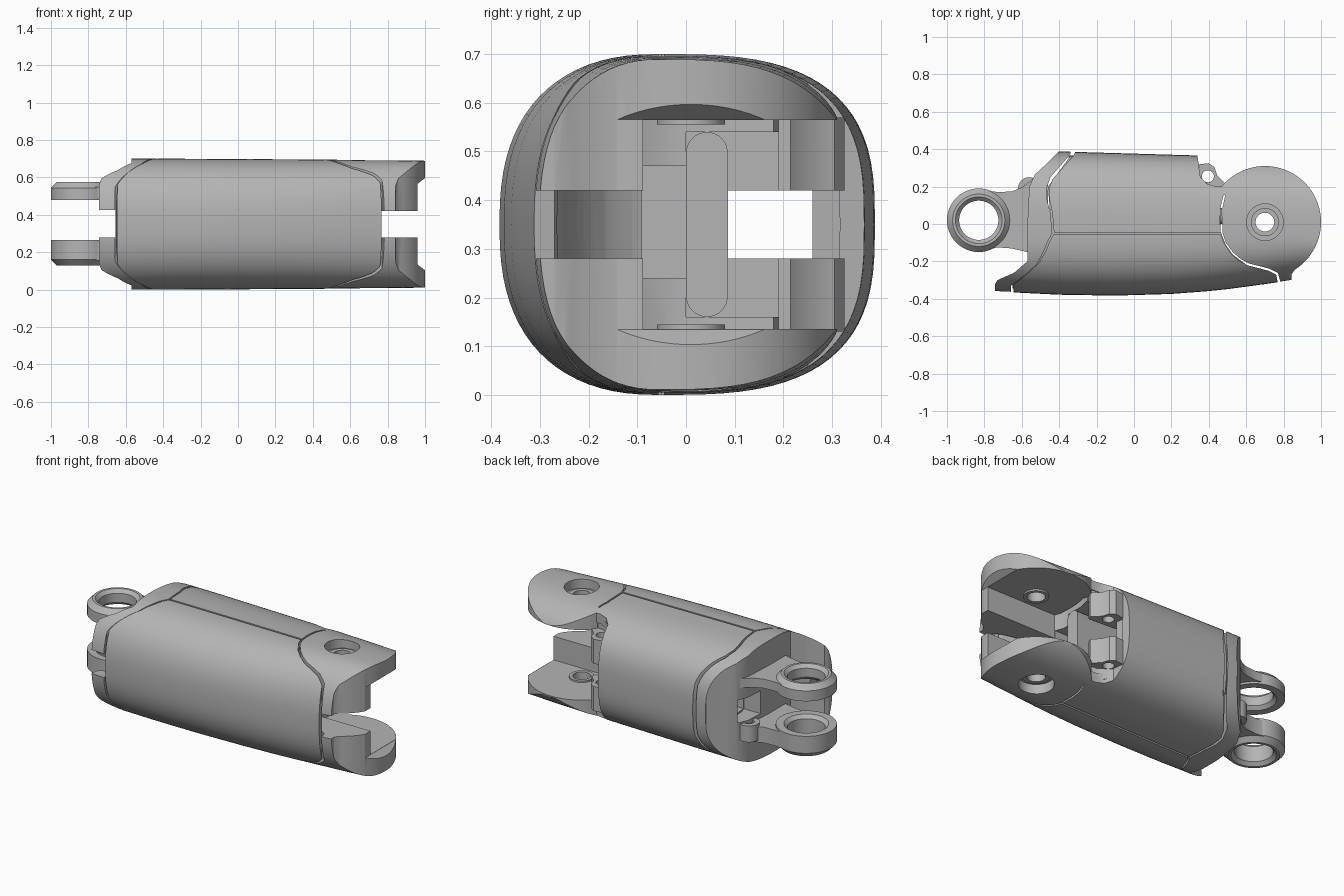
import bpy, bmesh, math

if "Cube" in bpy.data.objects:
    bpy.data.objects.remove(bpy.data.objects["Cube"])

grey = bpy.data.materials.new("light_grey")
grey.diffuse_color = (0.46, 0.46, 0.46, 1)
grey.use_nodes = True
grey.node_tree.nodes["Principled BSDF"].inputs["Base Color"].default_value = grey.diffuse_color
MID = 0.35            # height of the mirror plane
PIN = (0.70, 0.01)    # fork pivot
EYE = (-0.83, 0.02)   # lug pivot


def make(name, bm):
    bmesh.ops.recalc_face_normals(bm, faces=bm.faces)
    me = bpy.data.meshes.new(name)
    bm.to_mesh(me)
    bm.free()
    me.materials.append(grey)
    ob = bpy.data.objects.new(name, me)
    bpy.context.collection.objects.link(ob)
    return ob


def prism(name, pts, lo=-0.2, hi=0.9, axis='Z'):
    """Extrude an outline along Z (points are x,y), Y (x,z) or X (y,z)."""
    put = {'Z': lambda a, b, c: (a, b, c), 'Y': lambda a, b, c: (a, c, b),
           'X': lambda a, b, c: (c, a, b)}[axis]
    bm = bmesh.new()
    rings = [[bm.verts.new(put(a, b, c)) for a, b in pts] for c in (lo, hi)]
    n = len(pts)
    bm.faces.new(rings[0])
    bm.faces.new(rings[1])
    for i in range(n):
        j = (i + 1) % n
        bm.faces.new((rings[0][i], rings[0][j], rings[1][j], rings[1][i]))
    return make(name, bm)


def box(x0, x1, y0, y1, z0, z1):
    return prism("cutter", [(x0, y0), (x1, y0), (x1, y1), (x0, y1)], z0, z1)


def arc(c, r, a0, a1, n):
    return [(c[0] + r * math.cos(math.radians(a0 + (a1 - a0) * i / n)),
             c[1] + r * math.sin(math.radians(a0 + (a1 - a0) * i / n))) for i in range(n + 1)]


def cyl(name, c, r, z0, z1):
    return prism(name, arc(c, r, 0, 352.5, 47), z0, z1)


def lathe(name, c, profile, n=48):
    """Closed (radius, z) profile spun into a ring."""
    bm = bmesh.new()
    rings = [[bm.verts.new((c[0] + r * math.cos(t), c[1] + r * math.sin(t), z)) for r, z in profile]
             for t in (2 * math.pi * i / n for i in range(n))]
    m = len(profile)
    for i in range(n):
        a, b = rings[i], rings[(i + 1) % n]
        for k in range(m):
            bm.faces.new((a[k], a[(k + 1) % m], b[(k + 1) % m], b[k]))
    return make(name, bm)


def boolean(ob, tool, op='DIFFERENCE'):
    mod = ob.modifiers.new("cut", 'BOOLEAN')
    mod.operation, mod.object, mod.solver = op, tool, 'EXACT'
    bpy.context.view_layer.update()
    ev = ob.evaluated_get(bpy.context.evaluated_depsgraph_get())
    me = bpy.data.meshes.new_from_object(ev)
    ob.modifiers.clear()
    ob.data = me
    bpy.data.objects.remove(tool)
    return ob


def lerp(table, x):
    for (x0, v0), (x1, v1) in zip(table, table[1:]):
        if x <= x1:
            return v0 + (v1 - v0) * max(0, (x - x0) / (x1 - x0))
    return table[-1][1]


FRONT = [(-1.1, 0.345), (-0.7, 0.363), (-0.4, 0.378), (-0.1, 0.383), (0.2, 0.374),
         (0.45, 0.355), (0.77, 0.312), (1.1, 0.262)]
BACK = [(-1.1, 0.39), (-0.4, 0.388), (0.35, 0.366), (0.7, 0.352), (1.1, 0.325)]
HALF = [(-1.1, 0.35), (-0.3, 0.35), (0.4, 0.346), (1.1, 0.338)]


def envelope(inset=0.0, n=80, yc=-0.05):
    """Rounded body volume that all outer parts are trimmed from."""
    bm = bmesh.new()
    rings = []
    for k in range(23):
        x = -1.1 + 0.1 * k
        ring = []
        for i in range(n):
            t = 2 * math.pi * i / n
            c, s = math.cos(t), math.sin(t)
            side, p = (lerp(BACK, x) + yc * -1, 2.9) if c > 0 else (lerp(FRONT, x) + yc, 2.45)
            y = yc + (side - inset) * math.copysign(abs(c) ** (2 / p), c)
            z = MID + (lerp(HALF, x) - inset) * math.copysign(abs(s) ** (2 / p), s)
            ring.append(bm.verts.new((x, y, z)))
        rings.append(ring)
    for a, b in zip(rings, rings[1:]):
        for i in range(n):
            j = (i + 1) % n
            bm.faces.new((a[i], a[j], b[j], b[i]))
    bm.faces.new(rings[0])
    bm.faces.new(rings[-1])
    return make("envelope", bm)


def trimmed(name, outline, inset=0.0):
    return boolean(prism(name, outline), envelope(inset), 'INTERSECT')


# Front cover shell
front = trimmed("front_shell", [
    (-0.645, -0.5), (-0.645, -0.325), (-0.57, -0.265), (-0.51, -0.21), (-0.47, -0.14), (-0.45, -0.09),
    (-0.43, -0.056), (0.465, -0.056), (0.48, -0.10), (0.52, -0.16), (0.56, -0.195), (0.61, -0.222),
    (0.72, -0.25), (0.76, -0.27), (0.768, -0.31), (0.768, -0.5)])
boolean(front, envelope(0.05))

# Back cover shell
back = trimmed("back_shell", [
    (-0.428, -0.045), (-0.437, 0.06), (-0.452, 0.13), (-0.455, 0.19), (-0.435, 0.24), (-0.32, 0.37),
    (-0.28, 0.5), (0.335, 0.5), (0.34, 0.36), (0.355, 0.25), (0.39, 0.215), (0.44, 0.2),
    (0.50, 0.2), (0.478, 0.15), (0.463, 0.09), (0.46, 0.02), (0.463, -0.045)])
boolean(back, envelope(0.05))

# Inner core with a channel running its whole length
core = trimmed("inner_core", [
    (-0.65, -0.5), (-0.65, -0.32), (-0.52, -0.21), (-0.47, -0.1), (-0.44, -0.05), (-0.46, 0.2),
    (-0.35, 0.35), (-0.32, 0.5), (0.325, 0.5), (0.33, 0.36), (0.345, 0.25), (0.43, 0.19),
    (0.48, 0.18), (0.463, 0.1), (0.463, -0.04), (0.49, -0.11), (0.53, -0.165), (0.61, -0.225),
    (0.72, -0.254), (0.755, -0.275), (0.76, -0.5)], 0.02)
WINDOW = (0.086, 0.26, 0.28, 0.42)
boolean(core, box(-0.3, 1, 0.0, 0.22, 0.16, 0.54))
boolean(core, box(-1, 1, *WINDOW))
boolean(core, box(0.38, 1, -0.09, 0.02, 0.24, 0.47))
prism("centre_column", arc((0.043, 0.497), 0.043, 0, 180, 10) + arc((0.043, 0.203), 0.043, 180, 360, 10),
      -0.32, 0.47, 'X')

# Left end cap, split by a slot
cap = trimmed("left_end_cap", [
    (-0.437, -0.05), (-0.447, 0.06), (-0.465, 0.13), (-0.467, 0.19), (-0.447, 0.25), (-0.34, 0.372),
    (-0.33, 0.5), (-0.40, 0.5), (-0.405, 0.385), (-0.47, 0.32), (-0.53, 0.265), (-0.56, 0.2),
    (-0.57, 0.0), (-0.57, -0.2), (-0.64, -0.26), (-0.73, -0.30), (-0.742, -0.32), (-0.742, -0.5),
    (-0.657, -0.5), (-0.657, -0.33), (-0.58, -0.272), (-0.52, -0.217), (-0.48, -0.14), (-0.46, -0.09)])
boolean(cap, box(-1, 0, *WINDOW))
boolean(cap, box(-0.8, -0.655, -0.5, 0.5, 0.28, 0.425))

# Paired lugs with ring eyes
web = arc(EYE, 0.165, 72, 288, 24) + [
    (-0.73, -0.125), (-0.66, -0.13), (-0.57, -0.15), (-0.46, -0.13), (-0.46, 0.22), (-0.52, 0.265),
    (-0.56, 0.225), (-0.60, 0.195), (-0.65, 0.175), (-0.72, 0.17)]
for side, z0, z1, lo, hi in (("upper", 0.48, 0.575, 0.0, 0.03), ("lower", 0.13, 0.265, 0.03, 0.0)):
    plate = prism(side + "_lug", web, z0 + 0.012 + lo * 0.5, z1 - 0.012 - hi * 0.5)
    boolean(plate, cyl("cutter", EYE, 0.135, 0, 0.7))
    lathe(side + "_lug_ring", EYE, [(0.105, z0 + 0.02), (0.125, z0), (0.17 - lo, z0), (0.17, z0 + lo + 0.001),
                                    (0.17, z1 - hi - 0.001), (0.17 - hi, z1), (0.125, z1), (0.105, z1 - 0.02)])
lathe("screw_boss", (-0.56, 0.19), [(0.03, 0.17), (0.06, 0.17), (0.06, 0.27), (0.03, 0.27)], 32)

# Right fork: two cheek plates with stop blocks
fork = trimmed("right_fork", arc(PIN, 0.30, -58, 142, 44) + [
    (0.487, 0.15), (0.474, 0.09), (0.471, 0.02), (0.474, -0.05), (0.491, -0.10), (0.53, -0.152),
    (0.57, -0.187), (0.615, -0.211), (0.725, -0.239), (0.77, -0.262), (0.78, -0.30), (0.78, -0.5),
    (0.842, -0.5), (0.842, -0.27)])
boolean(fork, box(0.3, 1.1, -0.088, 0.5, 0.135, 0.565))
boolean(fork, box(0.3, 1.1, -0.5, 0.0, 0.28, 0.42))
boolean(fork, prism("cutter", [(0.96, 0.566), (1.05, 0.635), (1.05, 0.065), (0.96, 0.134)], -0.5, 0.5, 'Y'))
boolean(fork, cyl("cutter", PIN, 0.05, -0.1, 0.8))
for z0, z1 in ((0.635, 0.8), (-0.1, 0.065)):
    boolean(fork, cyl("cutter", PIN, 0.098, z0, z1))

# Pivot rims and rear screw tabs, mirrored top to bottom
tab = [(0.30, 0.2), (0.30, 0.315), (0.34, 0.318), (0.40, 0.325), (0.43, 0.305), (0.445, 0.26),
       (0.49, 0.215), (0.48, 0.19)]
for side, s in (("upper", 1), ("lower", -1)):
    z = lambda d: MID + s * d
    lathe(side + "_pivot_rim", PIN, [(0.05, z(0.205)), (0.07, z(0.205)), (0.07, z(0.23)), (0.05, z(0.23))])
    lathe(side + "_pivot_bush", PIN, [(0.05, z(0.27)), (0.075, z(0.27)), (0.075, z(0.295)), (0.05, z(0.295))])
    t = prism(side + "_screw_tab", tab, min(z(0.07), z(0.22)), max(z(0.07), z(0.22)))
    boolean(t, cyl("cutter", (0.395, 0.255), 0.032, 0, 0.7))

# Smooth curved faces, keep edges crisp
for ob in bpy.context.collection.objects:
    ob.data.shade_smooth()
    ob.data.set_sharp_from_angle(angle=math.radians(30))
